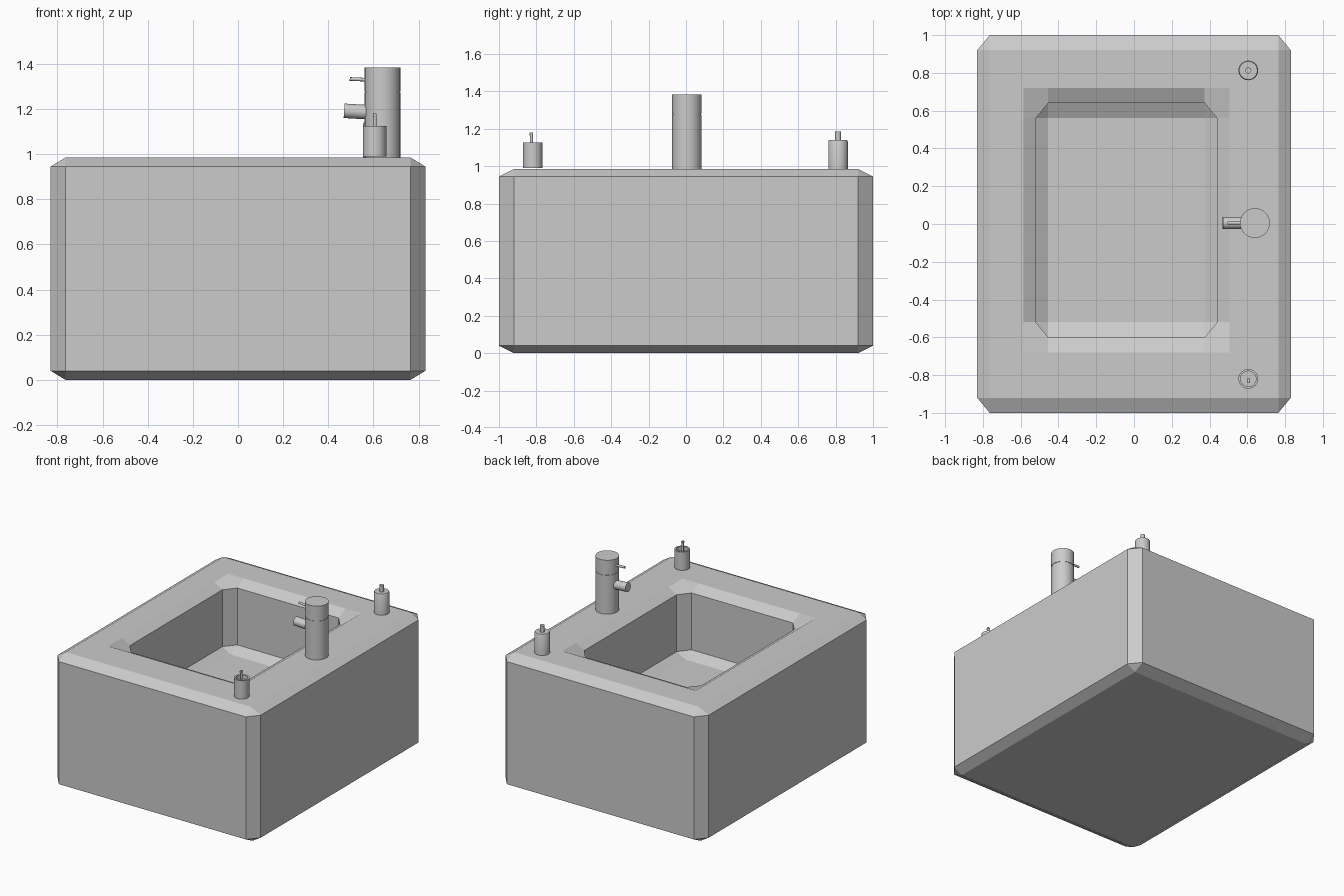
import bpy, bmesh, math
from mathutils import Vector

if "Cube" in bpy.data.objects:
    bpy.data.objects.remove(bpy.data.objects["Cube"])

BX, BY, BZ = 0.066, 0.08, 0.04      # chamfer sizes along each axis
TOP = 0.985
SIGNS = [(-1, -1), (1, -1), (1, 1), (-1, 1)]


def make_object(name, bm):
    bmesh.ops.remove_doubles(bm, verts=bm.verts, dist=1e-5)
    bmesh.ops.recalc_face_normals(bm, faces=bm.faces)
    mesh = bpy.data.meshes.new(name)
    bm.to_mesh(mesh)
    bm.free()
    ob = bpy.data.objects.new(name, mesh)
    bpy.context.collection.objects.link(ob)
    return ob


def smooth(ob):
    bpy.ops.object.select_all(action='DESELECT')
    ob.select_set(True)
    bpy.context.view_layer.objects.active = ob
    bpy.ops.object.shade_smooth_by_angle(angle=math.radians(35))


def ring(bm, cx, cy, hx, hy, z, cut=0):
    """Rectangle ring with chamfered corners: one vertex pair per corner."""
    pts = []
    for sx, sy in SIGNS:
        a = (cx + sx * hx, cy + sy * (hy - cut * BY), z)
        b = (cx + sx * (hx - cut * BX), cy + sy * hy, z)
        pts += [a, b] if sx * sy > 0 else [b, a]
    if cut == 0:
        vs = [bm.verts.new(p) for p in pts[::2]]
        return [v for v in vs for _ in (0, 1)]
    return [bm.verts.new(p) for p in pts]


def bridge(bm, a, b, corners=None):
    for i in range(8):
        j = (i + 1) % 8
        loop = [a[i], a[j], b[j], b[i]]
        if corners and i % 2 == 0:      # extra point at each rim corner
            loop.insert(1, corners[i])
        bm.faces.new(list(dict.fromkeys(loop)))


# Chamfered block with a sunken basin
bm = bmesh.new()
base = ring(bm, 0, 0, 0.83 - BX, 1 - BY, 0)
low = ring(bm, 0, 0, 0.83, 1, BZ, 1)
high = ring(bm, 0, 0, 0.83, 1, TOP - BZ, 1)
deck = ring(bm, 0, 0, 0.83 - BX, 1 - BY, TOP)
cx, cy, hx, hy, floor_z = -0.04, 0.02, 0.48, 0.62, 0.485
rim_corner = ring(bm, cx, cy, hx + BX, hy + BY, TOP)
rim = ring(bm, cx, cy, hx + BX, hy + BY, TOP, 2)
wall_top = ring(bm, cx, cy, hx, hy, TOP - BZ, 1)
wall_low = ring(bm, cx, cy, hx, hy, floor_z + BZ, 1)
floor = ring(bm, cx, cy, hx - BX, hy - BY, floor_z)
bm.faces.new(base[::2])
bm.faces.new(floor[::2])
for a, b in ((base, low), (low, high), (high, deck), (wall_top, wall_low), (wall_low, floor)):
    bridge(bm, a, b)
bridge(bm, rim, wall_top, rim_corner)
for i in range(0, 8, 2):                # flat deck around the rim
    j = (i + 2) % 8
    bm.faces.new([deck[i], deck[j], rim_corner[j], rim[j], rim[i + 1], rim_corner[i]])
make_object("basin_block", bm)


def lathe(name, x, y, profile, n=32):
    """Turned part from (radius, z) points; ends are capped."""
    bm = bmesh.new()
    rows = [[bm.verts.new((x + r * math.cos(2 * math.pi * k / n),
                           y + r * math.sin(2 * math.pi * k / n), z)) for k in range(n)]
            for r, z in profile]
    for a, b in zip(rows, rows[1:]):
        for k in range(n):
            m = (k + 1) % n
            bm.faces.new((a[k], a[m], b[m], b[k]))
    bm.faces.new(rows[0])
    bm.faces.new(rows[-1])
    ob = make_object(name, bm)
    smooth(ob)
    return ob


def rod(name, p, q, r, n=24):
    p, q = Vector(p), Vector(q)
    bm = bmesh.new()
    rot = (q - p).to_track_quat('Z', 'Y').to_matrix().to_4x4()
    rot.translation = (p + q) / 2
    bmesh.ops.create_cone(bm, cap_ends=True, segments=n, radius1=r, radius2=r,
                          depth=(q - p).length, matrix=rot)
    smooth(make_object(name, bm))


# Faucet column with a seam groove, spout and lever
lathe("faucet_column", 0.64, 0.005, [(0.079, TOP - 0.005), (0.079, 1.272), (0.076, 1.272),
                                     (0.076, 1.278), (0.079, 1.278), (0.079, 1.383)])
rod("faucet_spout", (0.47, 0.005, 1.192), (0.62, 0.005, 1.183), 0.032)
rod("faucet_lever", (0.495, 0.005, 1.333), (0.60, 0.005, 1.328), 0.008, 12)

# Front dispenser: open cup with a thin pin and bent tip
lathe("front_dispenser", 0.605, -0.82, [(0.052, 0.99), (0.052, 1.125), (0.041, 1.125), (0.041, 1.095)])
rod("front_dispenser_pin", (0.606, -0.826, 1.095), (0.606, -0.826, 1.18), 0.008, 12)
rod("front_dispenser_tip", (0.606, -0.838, 1.172), (0.606, -0.818, 1.172), 0.008, 12)

# Back dispenser: solid cylinder with a short button
lathe("back_dispenser", 0.605, 0.813, [(0.052, TOP - 0.005), (0.052, 1.132), (0.048, 1.14),
                                       (0.016, 1.14), (0.016, 1.186)])
